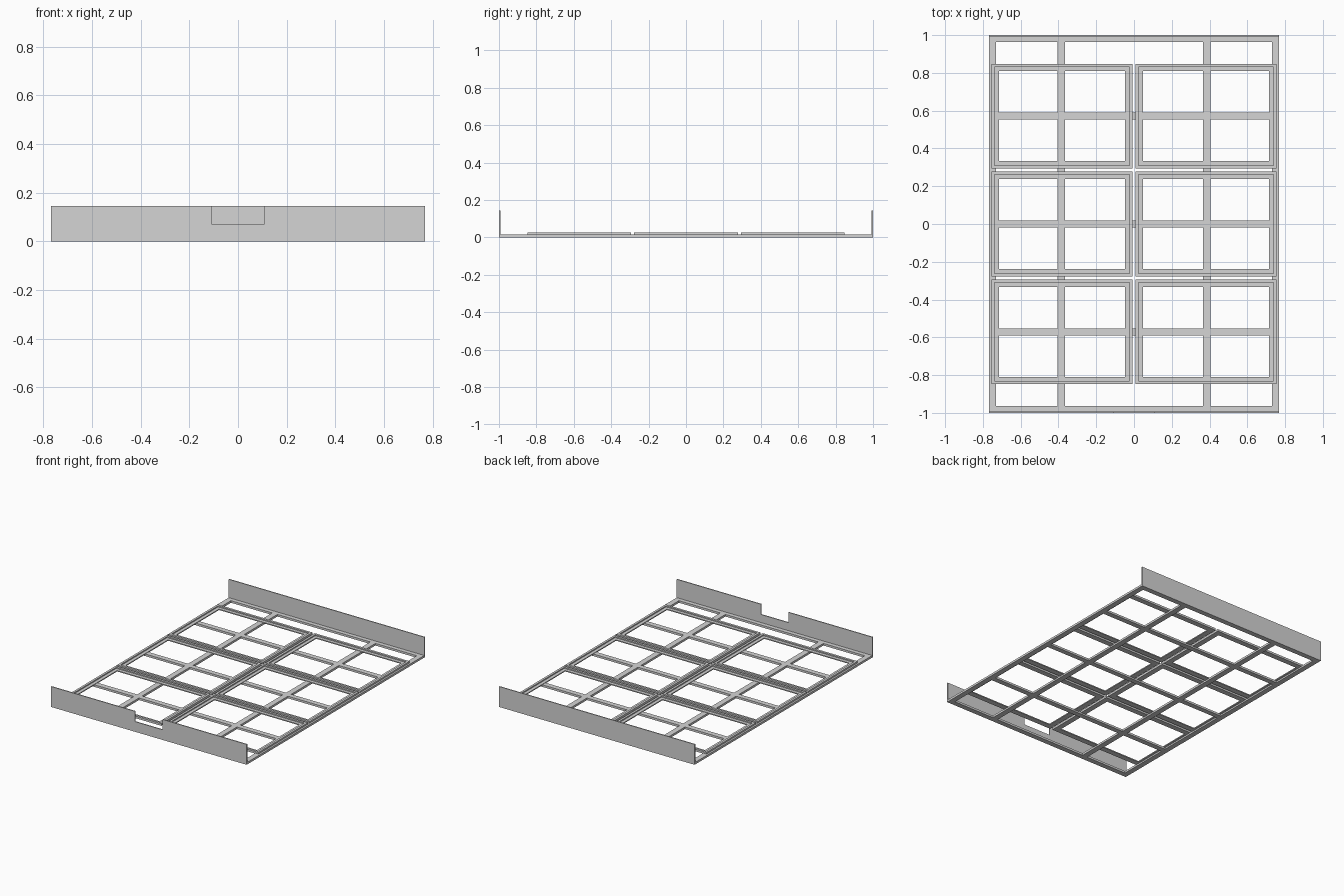
import bpy, bmesh

if "Cube" in bpy.data.objects:
    bpy.data.objects.remove(bpy.data.objects["Cube"])

steel = bpy.data.materials.new("light_steel_grey")
steel.diffuse_color = (0.66, 0.66, 0.66, 1)
steel.use_nodes = True
steel.node_tree.nodes["Principled BSDF"].inputs["Base Color"].default_value = steel.diffuse_color


def finish(name, bm):
    bmesh.ops.recalc_face_normals(bm, faces=bm.faces)
    me = bpy.data.meshes.new(name)
    bm.to_mesh(me)
    bm.free()
    me.materials.append(steel)
    ob = bpy.data.objects.new(name, me)
    bpy.context.collection.objects.link(ob)
    return ob


def extrude(bm, vec):
    r = bmesh.ops.extrude_face_region(bm, geom=bm.faces[:], use_keep_orig=True)
    # the kept originals become the closing side of the solid
    vs = [v for v in r["geom"] if isinstance(v, bmesh.types.BMVert)]
    bmesh.ops.translate(bm, verts=vs, vec=vec)


def lattice(name, xs, ys, z0, z1):
    """Flat grid plate; cells with odd column and odd row indices are open."""
    bm = bmesh.new()
    v = [[bm.verts.new((x, y, z0)) for y in ys] for x in xs]
    for i in range(len(xs) - 1):
        for j in range(len(ys) - 1):
            if not (i % 2 and j % 2):
                bm.faces.new((v[i][j], v[i + 1][j], v[i + 1][j + 1], v[i][j + 1]))
    extrude(bm, (0, 0, z1 - z0))
    return finish(name, bm)


def wall(name, outline, y0, y1):
    bm = bmesh.new()
    bm.faces.new([bm.verts.new((x, y0, z)) for x, z in outline])
    extrude(bm, (0, y1 - y0, 0))
    return finish(name, bm)


def ring(name, cx, cy, hx, hy, w, z0, z1):
    return lattice(name, [cx - hx, cx - hx + w, cx + hx - w, cx + hx],
                   [cy - hy, cy - hy + w, cy + hy - w, cy + hy], z0, z1)


W, H, T = 0.768, 0.145, 0.007

# base lattice of rails and cross bars
lattice("base_lattice",
        [-W, -0.73, -0.405, -0.365, 0.365, 0.405, 0.73, W],
        [-1, -0.963, -0.59, -0.553, -0.018, 0.018, 0.553, 0.59, 0.963, 1],
        0, 0.015)

# six tray frames: a low ledge with a raised outer lip
for cx in (-0.382, 0.382):
    for cy in (-0.571, 0, 0.571):
        ring("tray_ledge", cx, cy, 0.373, 0.277, 0.039, 0.011, 0.018)
        ring("tray_lip", cx, cy, 0.373, 0.277, 0.016, 0.011, 0.026)

# end walls, the front one with a notch
wall("back_wall", [(-W, 0), (W, 0), (W, H), (-W, H)], 1 - T, 1)
wall("front_wall", [(-W, 0), (W, 0), (W, H), (0.108, H), (0.108, 0.072),
                    (-0.108, 0.072), (-0.108, H), (-W, H)], -1, -1 + T)
